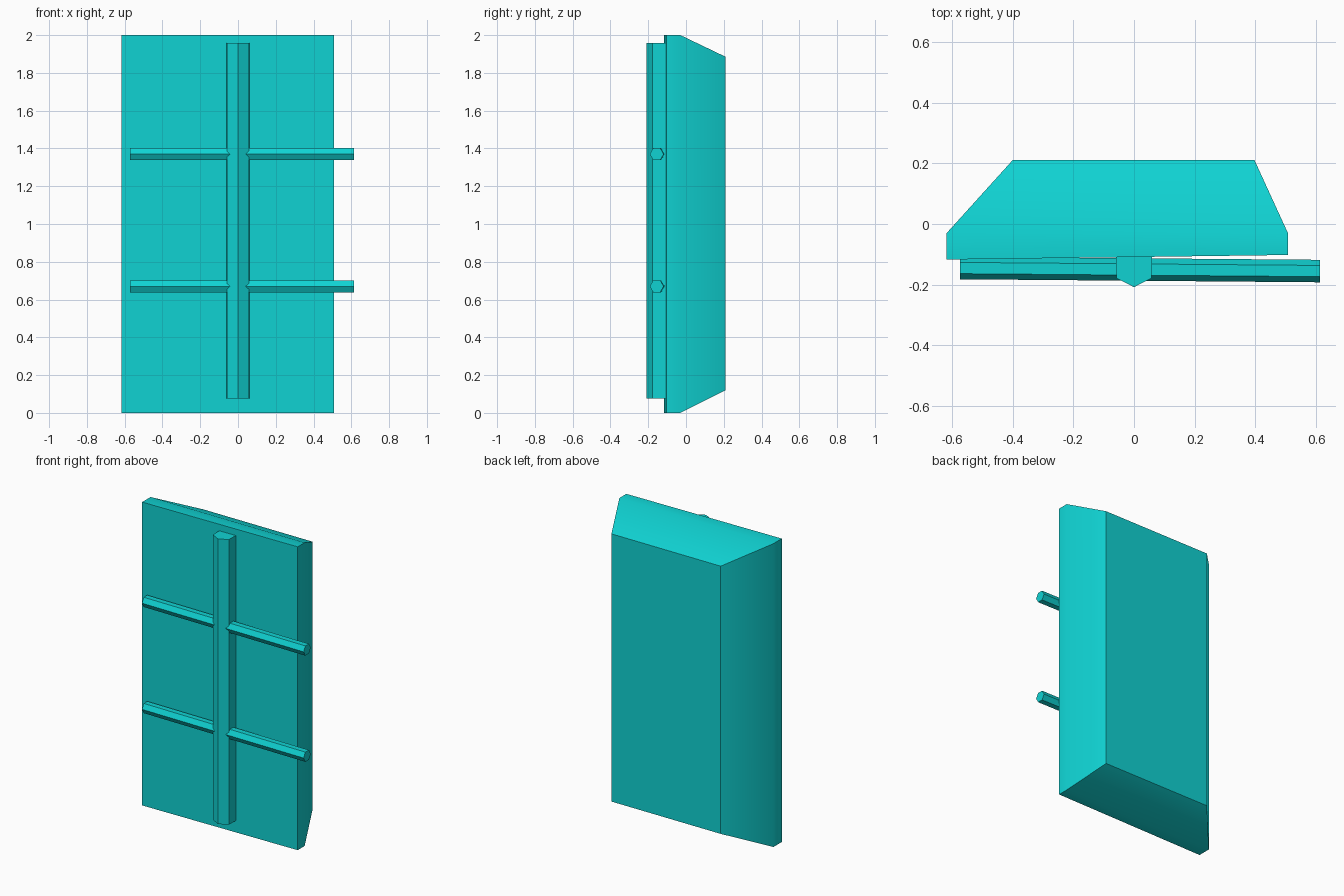
import bpy
import math

cube = bpy.data.objects.get("Cube")
if cube:
    bpy.data.objects.remove(cube, do_unlink=True)

# Single flat colour
teal = bpy.data.materials.new("bright_teal")
teal.use_nodes = True
colour = (0.005, 0.65, 0.65, 1)
teal.diffuse_color = colour
teal.node_tree.nodes["Principled BSDF"].inputs["Base Color"].default_value = colour


def loft(name, rings, smooth_angle):
    """Skin equal-length rings of points and cap both ends."""
    n = len(rings[0])
    faces = [tuple(range(n))[::-1], tuple(range(n * (len(rings) - 1), n * len(rings)))]
    for r in range(len(rings) - 1):
        for i in range(n):
            j = (i + 1) % n
            faces.append((r * n + i, r * n + j, (r + 1) * n + j, (r + 1) * n + i))
    mesh = bpy.data.meshes.new(name)
    mesh.from_pydata([p for ring in rings for p in ring], [], faces)
    mesh.materials.append(teal)
    obj = bpy.data.objects.new(name, mesh)
    bpy.context.collection.objects.link(obj)
    bpy.ops.object.select_all(action='DESELECT')
    obj.select_set(True)
    bpy.context.view_layer.objects.active = obj
    bpy.ops.object.mode_set(mode='EDIT')
    bpy.ops.mesh.select_all(action='SELECT')
    bpy.ops.mesh.normals_make_consistent(inside=False)
    bpy.ops.object.mode_set(mode='OBJECT')
    bpy.ops.object.shade_smooth_by_angle(angle=math.radians(smooth_angle))
    return obj


def rectangle(x0, x1, y0, y1, z0, z1):
    return [(x0, y0, z0), (x1, y1, z0), (x1, y1, z1), (x0, y0, z1)]


# Window pane block: slightly skewed front, straight rim, tapered back
loft("pane_block", [
    rectangle(-0.617, 0.507, -0.117, -0.102, 0, 2),
    rectangle(-0.617, 0.507, -0.03, -0.03, 0, 2),
    rectangle(-0.40, 0.397, 0.21, 0.21, 0.12, 1.885),
], 45)

# Upright bar with a ridged front
profile = [(0, -0.208), (0.058, -0.178), (0.06, -0.108),
           (0, -0.08), (-0.06, -0.108), (-0.058, -0.178)]
loft("upright_bar", [[(x, y, z) for x, y in profile] for z in (0.077, 1.957)], 20)


# Six-sided cross bars
def hexagon(x, y, z, radius=0.037):
    return [(x, y + radius * math.cos(k * math.pi / 3),
             z + radius * math.sin(k * math.pi / 3)) for k in range(6)]


for label, height in (("lower", 0.67), ("upper", 1.37)):
    loft(label + "_cross_bar", [hexagon(-0.573, -0.145, height),
                                hexagon(0.613, -0.155, height)], 20)
